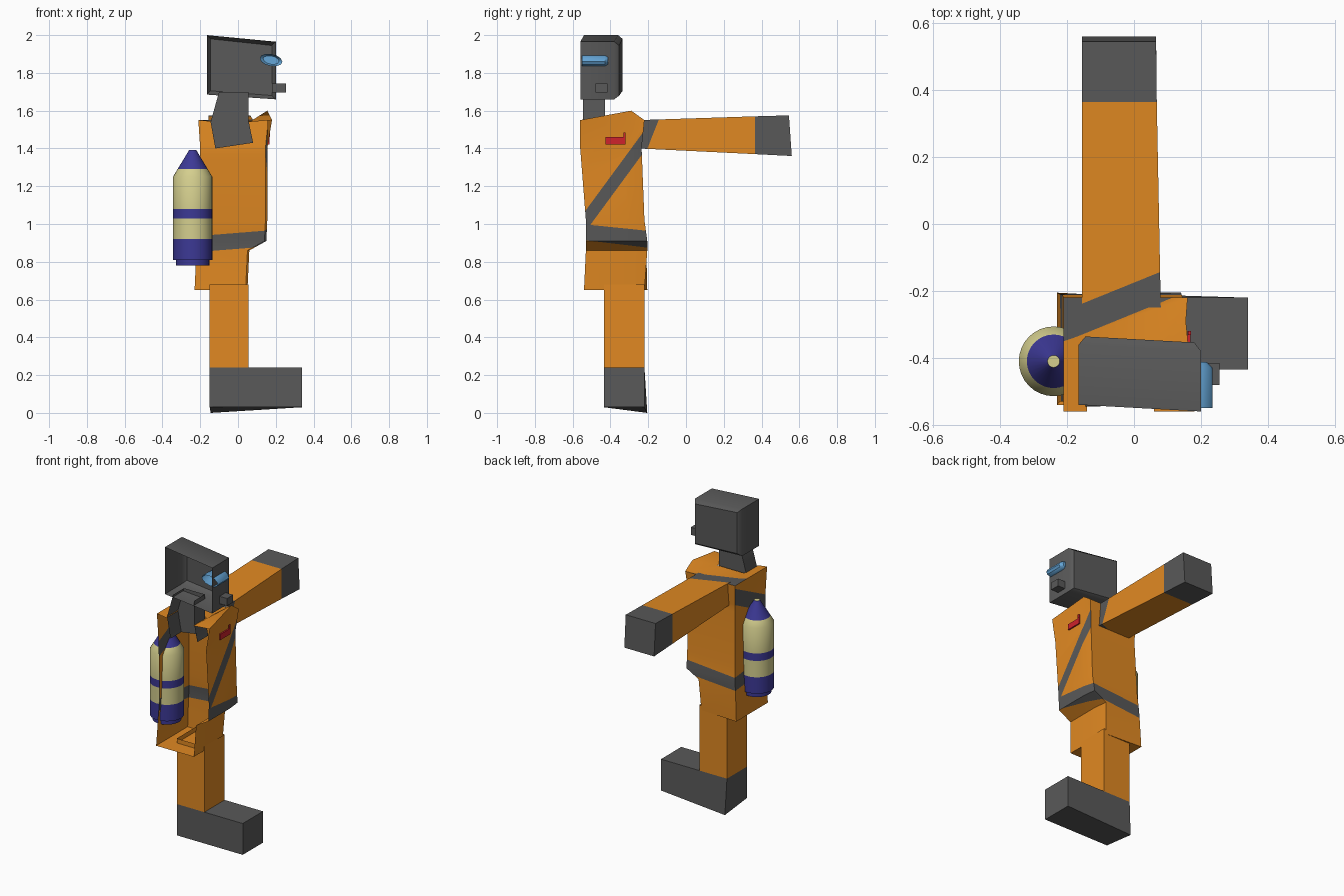
import bpy, bmesh
from math import cos, sin, pi, radians
from mathutils import Vector

cube = bpy.data.objects.get("Cube")
if cube:
    bpy.data.objects.remove(cube)


def material(name, *rgb):
    m = bpy.data.materials.new(name)
    m.use_nodes = True
    color = (*rgb, 1)
    m.diffuse_color = color
    bsdf = next(n for n in m.node_tree.nodes if n.type == 'BSDF_PRINCIPLED')
    bsdf.inputs["Base Color"].default_value = color
    bsdf.inputs["Roughness"].default_value = 0.8
    return m


ORANGE = material("suit_orange", 0.75, 0.25, 0.016)
GRAY = material("dark_gray", 0.1, 0.1, 0.1)
YELLOW = material("tank_cream", 0.66, 0.62, 0.27)
NAVY = material("tank_navy", 0.045, 0.04, 0.3)
RED = material("badge_red", 0.62, 0.016, 0.025)
SKY = material("goggle_blue", 0.13, 0.38, 0.68)


def loft(name, rings, mats, closed=True, start=False, end=False, cuts=(), rule=None):
    """Join rings of points with quads, cut by planes, colour by a rule."""
    bm = bmesh.new()
    rows = [[bm.verts.new(p) for p in ring] for ring in rings]
    count = len(rows[0])
    for a, b in zip(rows, rows[1:]):
        for i in range(count if closed else count - 1):
            j = (i + 1) % count
            bm.faces.new((a[i], a[j], b[j], b[i]))
    if start:
        bm.faces.new(rows[0])
    if end:
        bm.faces.new(rows[-1])
    for co, no in cuts:
        bmesh.ops.bisect_plane(bm, geom=bm.verts[:] + bm.edges[:] + bm.faces[:],
                               plane_co=co, plane_no=no)
    bmesh.ops.recalc_face_normals(bm, faces=bm.faces[:])
    if rule:
        for f in bm.faces:
            f.material_index = rule(f.calc_center_median(), f.normal)
    mesh = bpy.data.meshes.new(name)
    bm.to_mesh(mesh)
    bm.free()
    for m in mats:
        mesh.materials.append(m)
    ob = bpy.data.objects.new(name, mesh)
    bpy.context.collection.objects.link(ob)
    bpy.ops.object.select_all(action='DESELECT')
    ob.select_set(True)
    bpy.context.view_layer.objects.active = ob
    bpy.ops.object.shade_smooth_by_angle(angle=radians(40))
    return ob


def flat_rect(z, x0, x1, y0, y1):
    return [(x0, y0, z), (x1, y0, z), (x1, y1, z), (x0, y1, z)]


def upright_rect(y, x0, x1, z0, z1, lean=0):
    return [(x0, y + lean, z0), (x1, y + lean, z0), (x1, y, z1), (x0, y, z1)]


def box(name, x, y, z, mat):
    return loft(name, [flat_rect(h, *x, *y) for h in z], [mat], start=True, end=True)


# Torso: half shell, open on the inner side, with belt and diagonal strap
def belt_height(p):
    return 0.93 + 0.08 * p.x - 0.1 * (p.y + 0.4)


def front_strap(p):
    return 1.44 + 1.36 * (p.y + 0.22)


def back_strap(p):
    return 1.46 + 0.5 * (p.y + 0.25)


def shoulder_edge(p):
    return -0.15 + 0.4 * (p.x - 0.065) + 0.4 * (p.z - 1.55)


def suit_rule(c, n):
    if abs(c.z - belt_height(c)) < 0.042:
        return 1
    if abs(n.x) > 0.5 and c.z > 1:
        strap = front_strap if c.x > 0 else back_strap
        return int(abs(c.z - strap(c)) < 0.055)
    return int(c.z > 1.5 and abs(n.z) > 0.5 and c.y > shoulder_edge(c) - 0.09)


def section(z, back, front, inner, outer_back, outer_front):
    return [(back, inner, z), (back, outer_back, z), (front - 0.01, outer_front, z),
            (front, -0.3, z), (front, inner, z)]


torso = [section(*row) for row in (
    (0.65, -0.23, 0.05, -0.54, -0.205, -0.22),
    (0.86, -0.22, 0.06, -0.53, -0.21, -0.205),
    (0.91, -0.215, 0.15, -0.53, -0.21, -0.205),
    (1.02, -0.21, 0.155, -0.53, -0.22, -0.22),
    (1.4, -0.2, 0.155, -0.56, -0.235, -0.235),
    (1.55, -0.21, 0.17, -0.56, -0.22, -0.22))]
torso[-1][3] = (0.155, -0.29, 1.6)
torso[-1][4] = (0.18, -0.56, 1.55)
# Collar opening around the neck
torso.append([(-0.14, -0.56, 1.54), (-0.14, -0.42, 1.54), (0, -0.42, 1.54),
              (0.06, -0.42, 1.54), (0.06, -0.56, 1.54)])
cuts = []
for s in (-1, 1):
    cuts += [((0, -0.4, 0.93 + s * 0.042), (-0.08, 0.1, 1)),
             ((0, -0.22, 1.44 + s * 0.055), (0, -1.36, 1)),
             ((0, -0.25, 1.46 + s * 0.055), (0, -0.5, 1))]
cuts.append(((0.065, -0.24, 1.55), (-0.4, 1, -0.4)))
loft("torso", torso, [ORANGE, GRAY], closed=False, start=True, cuts=cuts, rule=suit_rule)

# Arm with the strap wrapping over its root, and a glove
loft("arm", [upright_rect(-0.25, -0.155, 0.08, 1.4, 1.55),
             upright_rect(0.365, -0.155, 0.068, 1.37, 1.57)],
     [ORANGE, GRAY], cuts=[((0.065, -0.15, 1.55), (-0.4, 1, -0.4))],
     rule=lambda c, n: int(c.y < shoulder_edge(c)))
loft("glove", [upright_rect(0.365, -0.155, 0.068, 1.37, 1.57),
               upright_rect(0.545, -0.155, 0.066, 1.36, 1.575, 0.015)], [GRAY], end=True)

# Leg and boot with a dropped heel corner
loft("leg", [flat_rect(z, -0.15, 0.055, -0.435, -0.22) for z in (0.24, 0.68)], [ORANGE])
sole = flat_rect(0.03, -0.15, 0.34, -0.435, -0.22)
sole[-1] = (-0.145, -0.205, 0)
loft("boot", [sole, flat_rect(0.24, -0.15, 0.34, -0.435, -0.22)], [GRAY],
     start=True, end=True)


# Neck: open half tube, bent backwards inside the collar
def neck_ring(back, back_z, front, front_z):
    return [(back, -0.545, back_z), (back, -0.43, back_z),
            (front, -0.43, front_z), (front, -0.545, front_z)]


loft("neck", [neck_ring(-0.12, 1.4, 0.08, 1.43), neck_ring(-0.145, 1.54, 0.055, 1.55),
              neck_ring(-0.1, 1.7, 0.055, 1.7)], [GRAY], closed=False)


# Head: half box, open on the inner side, with softened outer edges
def head_ring(y, inset):
    corners = ((-0.165 + inset, 1.685 + inset), (0.2 - inset, 1.66 + inset),
               (0.2 - inset, 1.965 - inset), (-0.165 + inset, 2 - inset))
    return [(x, y - 0.055 * (x + 0.16), z) for x, z in corners]


loft("head", [head_ring(-0.54, 0), head_ring(-0.36, 0), head_ring(-0.335, 0.02)],
     [GRAY], end=True)
box("mouthpiece", (0.18, 0.255), (-0.48, -0.415), (1.695, 1.745), GRAY)


# Goggle: flattened tube tilted down towards the front
def goggle_ring(y, size):
    ring = []
    for i in range(12):
        a = 2 * pi * i / 12
        u, v = 0.06 * size * cos(a), 0.032 * size * sin(a)
        ring.append((0.175 + u, y, 1.868 + v - 0.15 * u))
    return ring


loft("goggle", [goggle_ring(-0.55, 1), goggle_ring(-0.43, 1), goggle_ring(-0.412, 0.7)],
     [SKY], end=True)

# Chest badge
box("badge", (0.159, 0.168), (-0.425, -0.32), (1.422, 1.46), RED)
box("badge_tab", (0.161, 0.17), (-0.332, -0.32), (1.46, 1.485), RED)

# Air tank: turned profile with painted bands
profile = [(0.088, 0.78), (0.088, 0.81), (0.104, 0.81), (0.104, 0.92), (0.104, 1.03),
           (0.104, 1.08), (0.104, 1.25), (0.08, 1.29), (0.018, 1.393)]


def tank_rule(c, n):
    yellow = 0.92 < c.z < 1.03 or 1.08 < c.z < 1.29 or c.z > 1.39
    return 0 if yellow else 1


loft("air_tank", [[(-0.24 + r * cos(2 * pi * i / 32), -0.41 + r * sin(2 * pi * i / 32), z)
                   for i in range(32)] for r, z in profile],
     [YELLOW, NAVY], start=True, end=True, rule=tank_rule)
